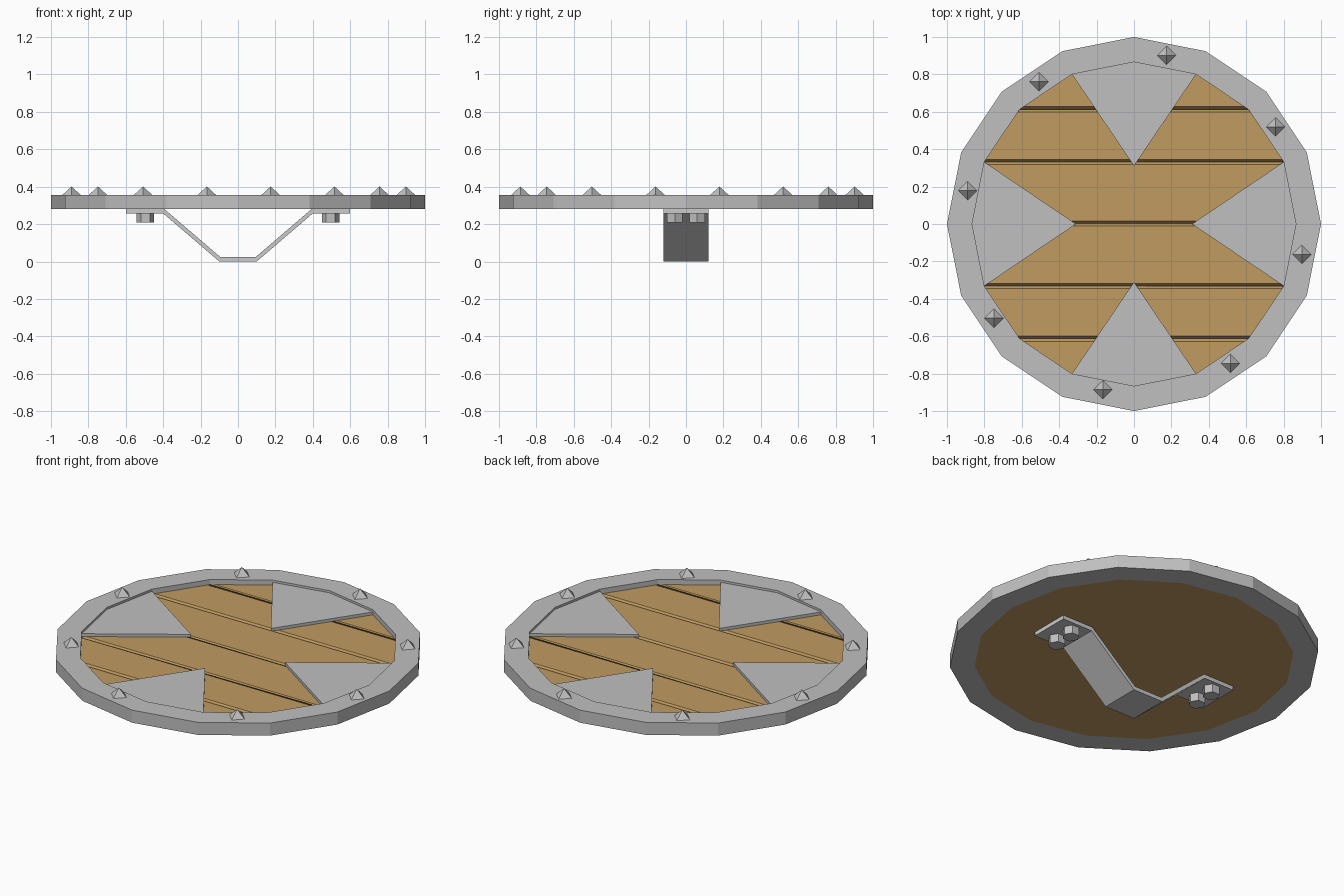
import bpy, bmesh
from math import sin, cos, pi, radians
from mathutils import Vector, Matrix

cube = bpy.data.objects.get("Cube")
if cube:
    bpy.data.objects.remove(cube)


def material(name, color):
    m = bpy.data.materials.new(name)
    m.use_nodes = True
    m.diffuse_color = (*color, 1)
    m.node_tree.nodes["Principled BSDF"].inputs["Base Color"].default_value = (*color, 1)
    return m


steel = material("steel", (0.53, 0.53, 0.53))
pale_steel = material("pale steel", (0.6, 0.6, 0.6))
wood = material("wood", (0.53, 0.33, 0.12))

SIDES, OUTER, INNER = 16, 1.0, 0.866
BASE, RIM_TOP, PLATE_TOP, WOOD_TOP = 0.28, 0.355, 0.342, 0.325


def finish(bm, name, mat):
    bmesh.ops.recalc_face_normals(bm, faces=bm.faces[:])
    mesh = bpy.data.meshes.new(name)
    bm.to_mesh(mesh)
    bm.free()
    mesh.materials.append(mat)
    obj = bpy.data.objects.new(name, mesh)
    bpy.context.collection.objects.link(obj)
    return obj


def ring(radius, z):
    return [Vector((radius * cos(2 * pi * i / SIDES), radius * sin(2 * pi * i / SIDES), z))
            for i in range(SIDES)]


def prism(points, offset):
    """Solid made by sweeping a flat outline along an offset."""
    bm = bmesh.new()
    face = bm.faces.new([bm.verts.new(p) for p in points])
    out = bmesh.ops.extrude_face_region(bm, geom=[face], use_keep_orig=True)
    moved = [g for g in out["geom"] if isinstance(g, bmesh.types.BMVert)]
    bmesh.ops.translate(bm, verts=moved, vec=offset)
    return bm


# Outer rim: a square section carried around the polygon
bm = bmesh.new()
loops = [[bm.verts.new(p) for p in ring(r, z)] for r, z in
         ((OUTER, BASE), (OUTER, RIM_TOP), (INNER, RIM_TOP), (INNER, BASE))]
for k in range(4):
    a, b = loops[k], loops[(k + 1) % 4]
    for i in range(SIDES):
        j = (i + 1) % SIDES
        bm.faces.new((a[i], a[j], b[j], b[i]))
finish(bm, "rim", steel)

# Wooden board with V grooves between the planks
bm = prism(ring(INNER, BASE), (0, 0, WOOD_TOP - BASE))
grooves = (-0.613, -0.331, 0.002, 0.331, 0.613)
for y in grooves:
    for dy in (-0.014, 0, 0.014):
        bmesh.ops.bisect_plane(bm, geom=bm.verts[:] + bm.edges[:] + bm.faces[:], dist=1e-5,
                               plane_co=(0, y + dy, 0), plane_no=(0, 1, 0))
for v in bm.verts:
    if v.co.z > WOOD_TOP - 0.001 and any(abs(v.co.y - y) < 1e-4 for y in grooves):
        v.co.z -= 0.02
finish(bm, "plank_board", wood)

# Four pointed plates over the wood
edge = ring(INNER, WOOD_TOP)
for k, side in enumerate(("left", "back", "right", "front")):
    apex = Matrix.Rotation(k * pi / 2, 3, "Z") @ Vector((0.31, 0, WOOD_TOP))
    outline = [apex] + [edge[(4 * k + d) % SIDES] for d in (-1, 0, 1)]
    finish(prism(outline, (0, 0, PLATE_TOP - WOOD_TOP)), side + "_plate", steel)

# Pyramid studs around the rim
for k in range(8):
    a = radians(34.2 + 45 * k)
    bm = bmesh.new()
    bmesh.ops.create_cone(bm, cap_ends=True, segments=4, radius1=0.05, radius2=0, depth=0.046,
                          matrix=Matrix.Translation((0.004 + 0.91 * cos(a), 0.008 + 0.91 * sin(a),
                                                     RIM_TOP + 0.023)))
    finish(bm, f"stud_{k + 1}", steel)

# Bent strap handle underneath
half = [(0.1, 0), (0.4, 0.257), (0.6, 0.257), (0.6, BASE), (0.393, BASE), (0.093, 0.023)]
outline = half + [(-x, z) for x, z in reversed(half)]
finish(prism([Vector((x, -0.12, z)) for x, z in outline], (0, 0.24, 0)), "handle", pale_steel)

# Hexagonal bolts holding the handle
for x, side in ((0.495, "left"), (-0.495, "right")):
    for y, end in ((-0.06, "front"), (0.06, "back")):
        bm = bmesh.new()
        bmesh.ops.create_cone(bm, cap_ends=True, segments=6, radius1=0.047, radius2=0.047,
                              depth=0.05, matrix=Matrix.Translation((x, y, 0.233))
                              @ Matrix.Rotation(pi / 2, 4, "Z"))
        finish(bm, f"{side}_{end}_bolt", steel)
